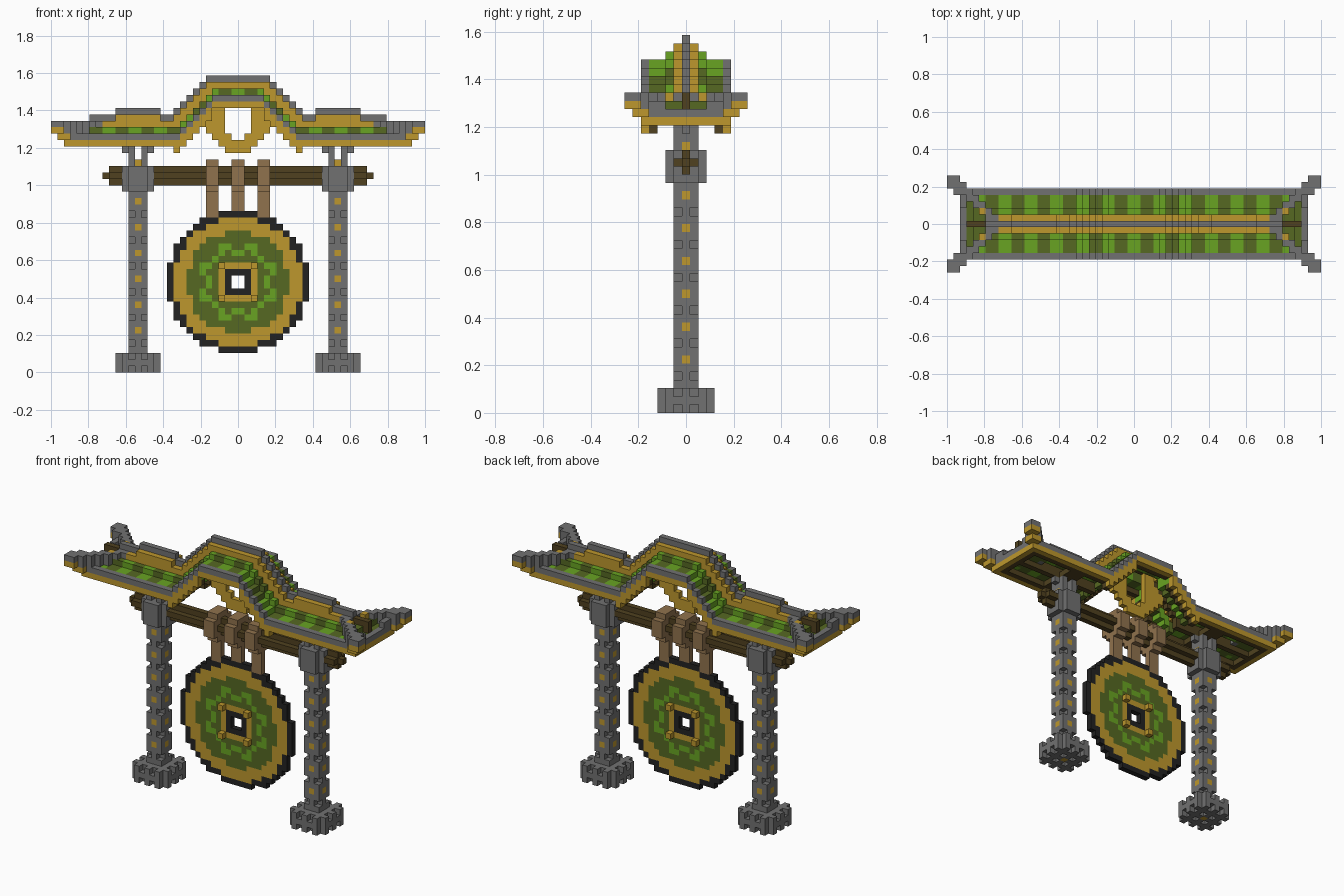
import bpy, math

V = 2 / 58  # edge of one cube

if "Cube" in bpy.data.objects:
    bpy.data.objects.remove(bpy.data.objects["Cube"], do_unlink=True)

COLOURS = {
    "stone_grey": (0.165, 0.165, 0.165),
    "gold": (0.51, 0.31, 0.026),
    "light_green": (0.138, 0.371, 0.016),
    "dark_green": (0.092, 0.14, 0.016),
    "black": (0.016, 0.016, 0.016),
    "dark_wood": (0.08, 0.053, 0.014),
    "tan_leather": (0.28, 0.17, 0.075),
}
GREY, GOLD, LIGHT, DARK, BLACK, WOOD, TAN = range(7)
materials = []
for name, rgb in COLOURS.items():
    m = bpy.data.materials.new(name)
    m.use_nodes = True
    m.diffuse_color = (*rgb, 1)
    bsdf = m.node_tree.nodes["Principled BSDF"]
    bsdf.inputs["Base Color"].default_value = (*rgb, 1)
    bsdf.inputs["Roughness"].default_value = 0.9
    materials.append(m)


def box(cells, xs, ys, zs, colour):
    """Fill inclusive index ranges with one colour."""
    for x in range(xs[0], xs[1] + 1):
        for y in range(ys[0], ys[1] + 1):
            for z in range(zs[0], zs[1] + 1):
                cells[x, y, z] = colour


def mirror(cells, x=False, y=False):
    for (i, j, k), c in list(cells.items()):
        if y:
            cells[i, -j, k] = c
        if x:
            cells[-1 - i, j, k] = c
            if y:
                cells[-1 - i, -j, k] = c


def build(name, cells):
    """Make a mesh from the exposed sides of the filled cubes."""
    verts, faces, mats = {}, [], []
    for cell, colour in cells.items():
        for axis in range(3):
            for side in (0, 1):
                near = list(cell)
                near[axis] += 2 * side - 1
                if tuple(near) in cells:
                    continue
                u, w = (axis + 1) % 3, (axis + 2) % 3
                ring = []
                for du, dw in ((0, 0), (1, 0), (1, 1), (0, 1)):
                    p = list(cell)
                    p[axis] += side
                    p[u] += du
                    p[w] += dw
                    ring.append(verts.setdefault(tuple(p), len(verts)))
                faces.append(ring if side else ring[::-1])
                mats.append(colour)
    mesh = bpy.data.meshes.new(name)
    mesh.from_pydata([(x * V, (y - 0.5) * V, z * V) for x, y, z in verts], [], faces)
    for m in materials:
        mesh.materials.append(m)
    mesh.polygons.foreach_set("material_index", mats)
    mesh.update()
    ob = bpy.data.objects.new(name, mesh)
    bpy.context.collection.objects.link(ob)


def clamp(v, lo, hi):
    return max(lo, min(hi, v))


# Pillars with feet, notched shafts, gold studs and top brackets
for name, cx in (("left_pillar", 15), ("right_pillar", -16)):
    c = {}
    box(c, (cx - 3, cx + 3), (-3, 3), (0, 2), GREY)
    for dx in range(-3, 4):
        for dy in range(-3, 4):
            big, small = max(abs(dx), abs(dy)), min(abs(dx), abs(dy))
            for k in range(3):
                if big == 3 and (small == 3 or (small == 1 and k != 1)):
                    c.pop((cx + dx, dy, k))
    box(c, (cx - 1, cx + 1), (-1, 1), (3, 31), GREY)
    for dx in (-1, 1):
        for dy in (-1, 1):
            for k in range(4, 28, 4):
                c.pop((cx + dx, dy, k))
            c.pop((cx + dx, dy, 0))
    for k in range(6, 27, 4):
        for dx, dy in ((1, 0), (-1, 0), (0, 1), (0, -1)):
            c[cx + dx, dy, k] = GOLD
    c[cx, 0, 0] = GOLD
    box(c, (cx - 2, cx + 2), (-1, 1), (28, 31), GREY)
    box(c, (cx - 1, cx + 1), (-2, 2), (28, 31), GREY)
    for s in (-1, 1):
        box(c, (cx + s, cx + s), (-1, 1), (32, 34), GREY)
        c[cx + 2 * s, 0, 34] = GREY
    box(c, (cx - 1, cx + 1), (0, 0), (32, 32), GOLD)
    build(name, c)

# Cross beam with a plus-shaped section
beam = {}
box(beam, (-20, 19), (0, 0), (29, 31), WOOD)
box(beam, (-20, 19), (-1, 1), (30, 30), WOOD)
box(beam, (-21, 20), (0, 0), (30, 30), WOOD)
build("cross_beam", beam)

# Straps looped over the beam
for name, x in (("right_strap", -5), ("middle_strap", -1), ("left_strap", 3)):
    c = {}
    box(c, (x, x + 1), (-1, 1), (28, 32), TAN)
    box(c, (x, x + 1), (-2, 2), (29, 31), TAN)
    box(c, (x, x + 1), (0, 0), (24 if x != -1 else 25, 27), TAN)
    build(name, c)

# Gong disc with wavy ring and square hole
gong = {}
for i in range(-11, 11):
    for k in range(-11, 11):
        x, z = i + 0.5, k + 0.5
        r, square = math.hypot(x, z), max(abs(x), abs(z))
        wave = math.cos(8 * math.atan2(z, x))
        if r > 11 or square < 1:
            continue
        if square < 2:
            col = BLACK
        elif square < 3:
            col = GOLD
        elif r > 10:
            col = BLACK
        elif r > 8 + 0.2 * wave:
            col = GOLD
        elif abs(r - 5.2 + 0.7 * wave) < 0.55:
            col = LIGHT
        else:
            col = DARK
        gong[i, 0, k + 14] = col
for i in (-3, 2):
    for k in (-3, 2):
        box(gong, (i, i), (-1, 1), (k + 14, k + 14), GOLD)
build("gong", gong)

# Roof heights by distance from the middle
def eave(a):
    return clamp(45 - a, 36, 42)


def ridge(a):
    return clamp(49 - a, 39, 45) + (1 if 12 <= a <= 18 else 0)


# Roof tiles in alternating stripes
tiles = {}
for a in range(26):
    e, col = eave(a), LIGHT if (a + 1) % 4 < 2 else DARK
    low = e - 1 if 3 < a < 10 else e
    for y in range(2, 5):
        if a <= 21 or y >= a - 20:
            box(tiles, (a, a), (y, y), (low, e + (y == 2)), col)
for a in range(22, 26):
    box(tiles, (a, a), (0, a - 21), (36, 37 if a < 25 else 36), DARK)
mirror(tiles, x=True, y=True)
build("roof_tiles", tiles)

# Roof edge: grey cap over gold trim, with lifted corners
trim = {}
for a in range(27):
    e, slope = eave(a), 3 < a < 10
    box(trim, (a, a), (5, 5), (e, e), GREY)
    box(trim, (a, a), (5, 5), (e - 1 - slope, e - 1), GOLD)
box(trim, (26, 26), (0, 5), (35, 35), GOLD)
box(trim, (26, 26), (0, 5), (36, 36), GREY)
box(trim, (26, 26), (3, 5), (37, 37), GREY)
box(trim, (26, 27), (5, 6), (36, 36), GOLD)
box(trim, (26, 27), (5, 6), (37, 38), GREY)
box(trim, (27, 28), (6, 7), (37, 37), GOLD)
box(trim, (27, 28), (6, 7), (38, 38), GREY)
mirror(trim, x=True, y=True)
build("roof_trim", trim)

# Ridge with gold side bands and hips running to the corners
crest = {}
for a in range(23):
    top, slope = ridge(a), 3 < a < 11
    box(crest, (a, a), (0, 0), (top - slope, top), GREY)
    if a < 22:
        box(crest, (a, a), (1, 1), (min(eave(a) + 2, top - 1) - slope, top - 1), GOLD)
for d in range(5):
    box(crest, (25 - d, 25 - d), (4 - d, 5 - d), (36, 38), GREY)
crest[23, 2, 38] = GOLD
mirror(crest, x=True, y=True)
build("roof_ridge", crest)

# Wooden frame under the roof
frame = {}
for a in range(26):
    slope = 3 < a < 10
    box(frame, (a, a), (4, 4), (eave(a) - 1 - slope, eave(a) - 1 - slope), WOOD)
    box(frame, (a, a), (0, 0), (eave(a) + 1 - slope, eave(a) + 2 - slope), WOOD)
    if a > 8:
        box(frame, (a, a), (0, 0), (35, 36), WOOD)
box(frame, (25, 25), (0, 4), (35, 35), WOOD)
box(frame, (14, 16), (0, 4), (35, 35), WOOD)
mirror(frame, x=True, y=True)
build("roof_frame", frame)

# Gold hanging ornament below the hump
pendant = {}
for k, a0, a1 in ((34, 0, 1), (35, 0, 2), (36, 1, 3), (37, 2, 4),
                  (38, 2, 5), (39, 2, 5), (40, 2, 4), (41, 2, 3), (42, 2, 3)):
    box(pendant, (a0, a1), (0, 0), (k, k), GOLD)
mirror(pendant, x=True)
build("hump_pendant", pendant)
